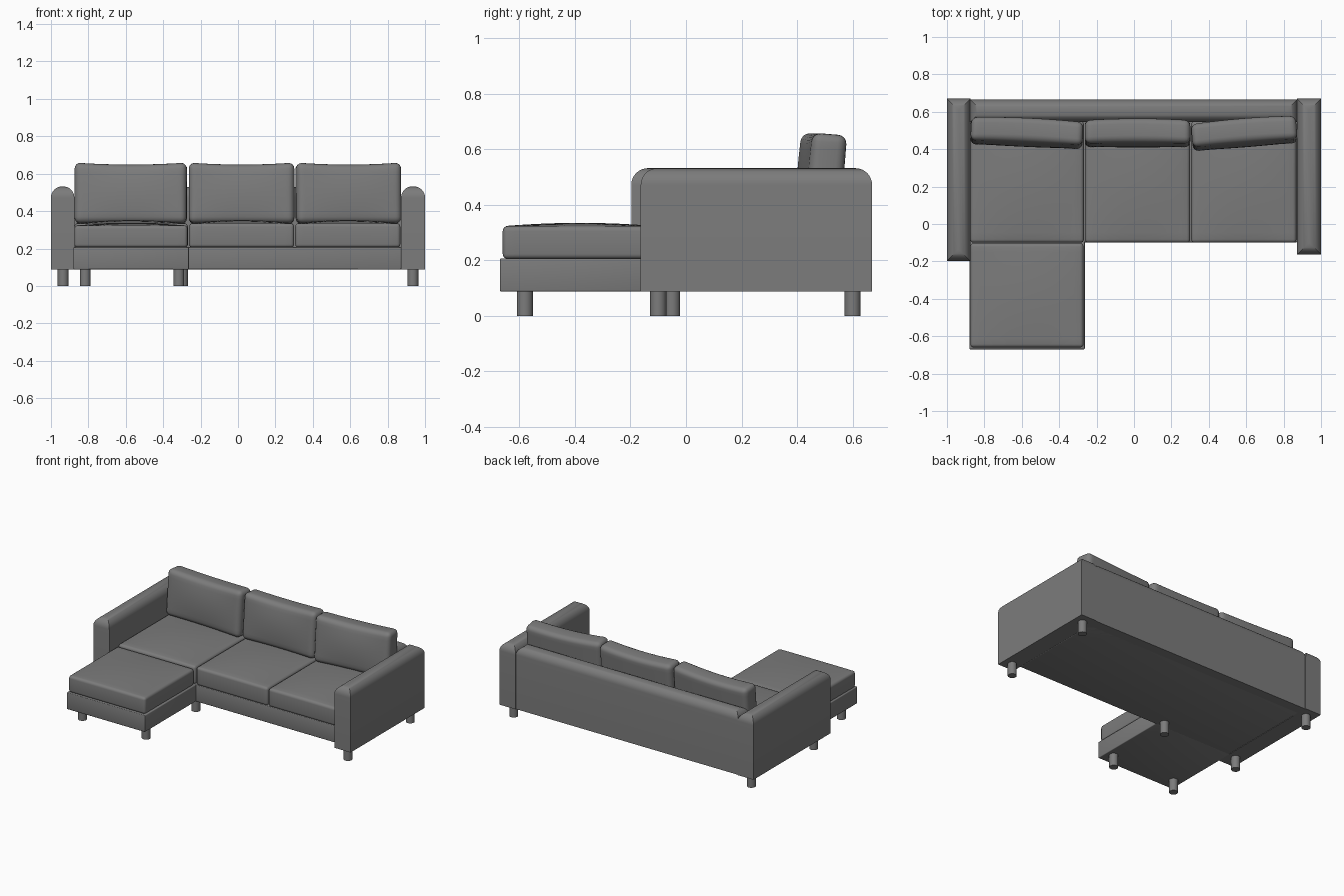
import bpy
import bmesh
import math
from mathutils import Matrix, Vector

cube = bpy.data.objects.get("Cube")
if cube:
    bpy.data.objects.remove(cube, do_unlink=True)

GREY = (0.2, 0.2, 0.2, 1.0)
fabric = bpy.data.materials.new("grey_fabric")
fabric.use_nodes = True
fabric.diffuse_color = GREY
fabric.node_tree.nodes["Principled BSDF"].inputs["Base Color"].default_value = GREY
parts = []


def finish(name, bm):
    bmesh.ops.recalc_face_normals(bm, faces=bm.faces)
    mesh = bpy.data.meshes.new(name)
    bm.to_mesh(mesh)
    bm.free()
    mesh.materials.append(fabric)
    obj = bpy.data.objects.new(name, mesh)
    bpy.context.collection.objects.link(obj)
    parts.append(obj)
    return obj


def box_mesh(size):
    bm = bmesh.new()
    bmesh.ops.create_cube(bm, size=1)
    bmesh.ops.scale(bm, vec=size, verts=bm.verts)
    return bm


def span(x, y, z):
    """Centre and size of a box given as three ranges."""
    lo, hi = Vector((x[0], y[0], z[0])), Vector((x[1], y[1], z[1]))
    return (lo + hi) / 2, hi - lo


def box(name, x, y, z, radius, top_only=False, segments=3):
    """Box with all edges, or only its top rim, rounded."""
    centre, size = span(x, y, z)
    bm = box_mesh(size)
    edges = [e for e in bm.edges
             if not top_only or all(v.co.z > 0 for v in e.verts)]
    bmesh.ops.bevel(bm, geom=edges, offset=radius, segments=segments,
                    profile=0.5, affect='EDGES', clamp_overlap=True)
    obj = finish(name, bm)
    obj.location = centre
    return obj


def cushion(name, centre, size, radius, shape, cuts=12):
    """Rounded box, sliced into a grid and swollen by the shape function."""
    bm = box_mesh(size)
    bmesh.ops.bevel(bm, geom=bm.edges[:], offset=radius, segments=4,
                    profile=0.5, affect='EDGES')
    for axis in range(3):
        if size[axis] < 0.2:
            continue
        normal = Vector((0, 0, 0))
        normal[axis] = 1
        for i in range(1, cuts):
            point = normal * (size[axis] * (i / cuts - 0.5))
            bmesh.ops.bisect_plane(bm, geom=bm.verts[:] + bm.edges[:] + bm.faces[:],
                                   plane_co=point, plane_no=normal)
    for v in bm.verts:
        u = Vector(2 * v.co[i] / size[i] for i in range(3))
        v.co += Vector(shape(u))
    obj = finish(name, bm)
    obj.location = centre
    return obj


def dome(a, b):
    return max(0, 1 - a * a) * max(0, 1 - b * b)


# Base under the seats and the chaise
box("seat_base", (-0.875, 0.872), (-0.098, 0.6), (0.088, 0.207), 0.005)
box("chaise_base", (-0.88, -0.263), (-0.67, -0.09), (0.088, 0.207), 0.005)

# Arms and back with rolled top rims
box("right_arm", (-1, -0.875), (-0.197, 0.67), (0.088, 0.532), 0.06, True, 8)
box("left_arm", (0.872, 1), (-0.163, 0.67), (0.088, 0.532), 0.06, True, 8)
box("backrest", (-0.876, 0.873), (0.545, 0.665), (0.088, 0.53), 0.057, True, 8)

# Seat and chaise cushions with crowned tops
seats = [
    ("right_seat_cushion", (-0.875, -0.268), (-0.1, 0.55), 0.334, 0.018),
    ("middle_seat_cushion", (-0.262, 0.3), (-0.1, 0.55), 0.334, 0.018),
    ("left_seat_cushion", (0.306, 0.868), (-0.1, 0.55), 0.334, 0.018),
    ("chaise_cushion", (-0.875, -0.27), (-0.66, -0.103), 0.323, 0.012),
]
for name, x, y, top, crown in seats:
    centre, size = span(x, y, (0.205, top))
    cushion(name, centre, size, 0.018,
            lambda u, c=crown: (0, 0, c * dome(u.x, u.y) * (u.z > 0) * u.z))


# Leaning back cushions, sagging a little at the top with a soft front
def back_shape(u):
    sag = -0.01 * (1 - u.x ** 2) * max(0, u.z)
    return (0, 0.01 * (1 - u.x ** 2) - 0.018 * dome(u.x, u.z) * (u.y < 0), sag)


backs = [
    ("right_back_cushion", -0.573, 0.6, 0.485, -0.045),
    ("middle_back_cushion", 0.019, 0.564, 0.482, 0),
    ("left_back_cushion", 0.59, 0.562, 0.483, 0.08),
]
for name, x, width, y, yaw in backs:
    obj = cushion(name, (x, y, 0.495), Vector((width, 0.125, 0.325)), 0.032, back_shape)
    obj.rotation_euler = (-0.08, 0, yaw)

# Round legs
legs = {
    "right_rear_leg": (-0.935, 0.6), "left_rear_leg": (0.935, 0.6),
    "right_front_leg": (-0.935, -0.1), "left_front_leg": (0.935, -0.1),
    "chaise_outer_leg": (-0.817, -0.58), "chaise_inner_leg": (-0.317, -0.58),
    "corner_leg": (-0.297, -0.05),
}
for name, (x, y) in legs.items():
    bm = bmesh.new()
    bmesh.ops.create_cone(bm, cap_ends=True, segments=24, radius1=0.029,
                          radius2=0.029, depth=0.095,
                          matrix=Matrix.Translation((x, y, 0.0475)))
    finish(name, bm)

# Smooth shading that keeps hard edges
bpy.ops.object.select_all(action='DESELECT')
for obj in parts:
    obj.select_set(True)
bpy.context.view_layer.objects.active = parts[0]
bpy.ops.object.shade_smooth_by_angle(angle=math.radians(35))
